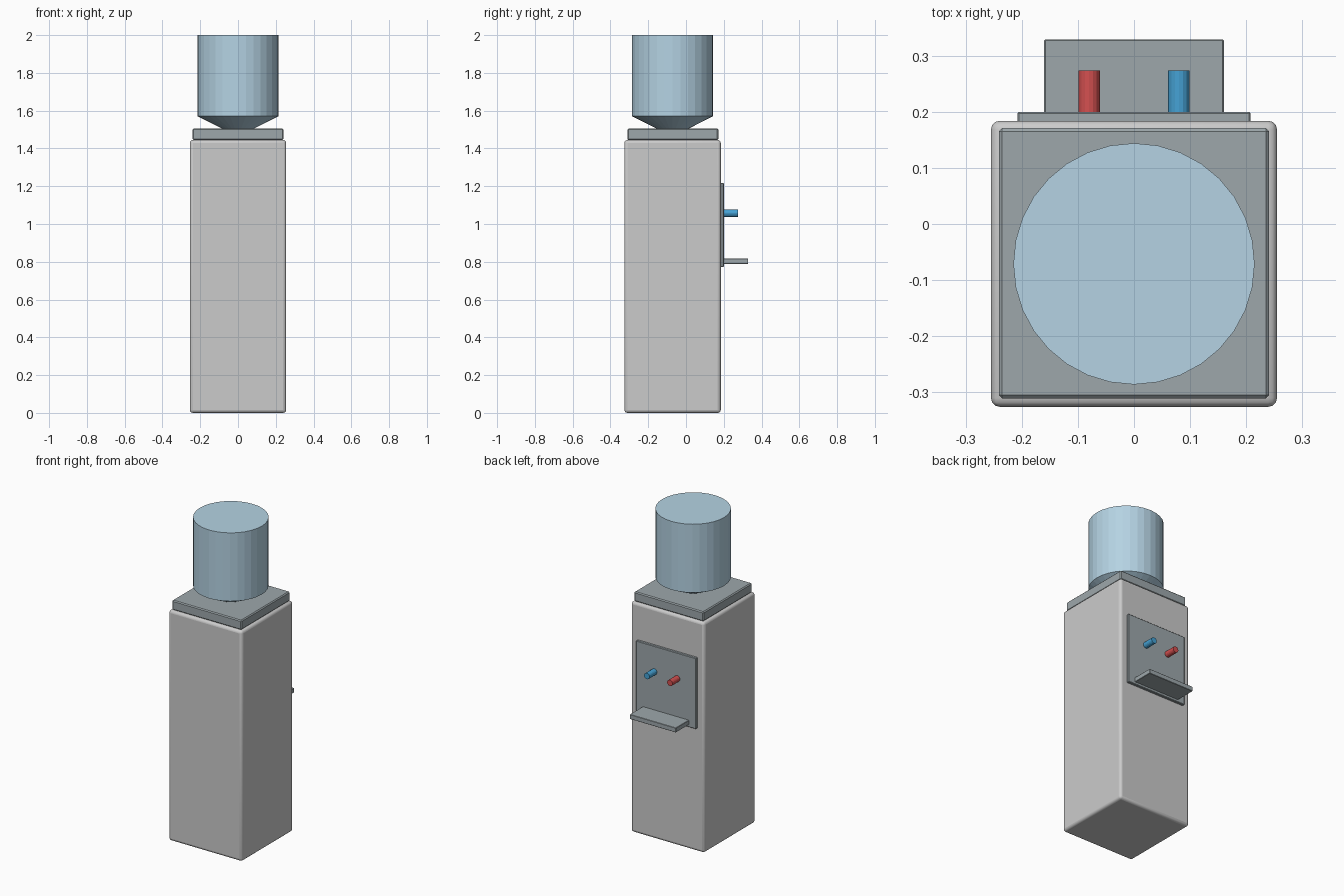
import bpy, bmesh
from math import pi
from mathutils import Matrix

if "Cube" in bpy.data.objects:
    bpy.data.objects.remove(bpy.data.objects["Cube"])


def make_object(name, bm, mat=None):
    mesh = bpy.data.meshes.new(name)
    bmesh.ops.recalc_face_normals(bm, faces=bm.faces)
    bm.to_mesh(mesh)
    bm.free()
    ob = bpy.data.objects.new(name, mesh)
    bpy.context.collection.objects.link(ob)
    if mat:
        mesh.materials.append(mat)
    return ob


def box(name, x, y, z, bevel, segments, mat=None):
    """Bevelled box from (min, max) pairs."""
    bm = bmesh.new()
    size = [b - a for a, b in (x, y, z)]
    mid = [(a + b) / 2 for a, b in (x, y, z)]
    bmesh.ops.create_cube(bm, size=1, matrix=Matrix.Translation(mid) @ Matrix.Diagonal((*size, 1)))
    ob = make_object(name, bm, mat)
    mod = ob.modifiers.new("Bevel", 'BEVEL')
    mod.width, mod.segments = bevel, segments
    return ob


def smooth(ob):
    bpy.ops.object.select_all(action='DESELECT')
    ob.select_set(True)
    bpy.context.view_layer.objects.active = ob
    bpy.ops.object.shade_smooth_by_angle(angle=0.6)


def colour(name, rgb):
    mat = bpy.data.materials.new(name)
    mat.diffuse_color = (*rgb, 1)
    mat.use_nodes = True
    mat.node_tree.nodes["Principled BSDF"].inputs["Base Color"].default_value = mat.diffuse_color
    return mat


trim = colour("trim_grey", (0.34, 0.39, 0.41))
water = colour("water_blue", (0.46, 0.65, 0.77))
hot = colour("hot_red", (0.65, 0.08, 0.08))
cold = colour("cold_blue", (0.06, 0.36, 0.66))

# Cabinet and the collar that holds the bottle
smooth(box("cabinet", (-0.255, 0.255), (-0.326, 0.184), (0, 1.445), 0.016, 3))
box("bottle_collar", (-0.241, 0.241), (-0.311, 0.171), (1.445, 1.505), 0.006, 1, trim)

# Dispensing panel and drip tray
box("dispenser_panel", (-0.208, 0.208), (0.18, 0.2), (0.773, 1.218), 0.003, 1, trim)
box("drip_tray", (-0.16, 0.16), (0.195, 0.329), (0.788, 0.817), 0.002, 1, trim)

# Hot and cold taps
for name, x, mat in (("hot_tap", -0.08, hot), ("cold_tap", 0.08, cold)):
    bm = bmesh.new()
    bmesh.ops.create_cone(bm, cap_ends=True, segments=16, radius1=0.019, radius2=0.019, depth=0.08,
                          matrix=Matrix.Translation((x, 0.234, 1.057)) @ Matrix.Rotation(pi / 2, 4, 'X'))
    make_object(name, bm, mat)

# Upturned water bottle: tapered shoulder below a faceted cylinder
bm = bmesh.new()
bmesh.ops.create_cone(bm, cap_ends=True, segments=32, radius1=0.075, radius2=0.215, depth=0.071,
                      matrix=Matrix.Translation((0, -0.071, 1.5355)))
top = max(bm.faces, key=lambda f: f.calc_center_median().z)
ring = bmesh.ops.extrude_discrete_faces(bm, faces=[top])["faces"]
bmesh.ops.translate(bm, verts=ring[0].verts, vec=(0, 0, 2 - 1.571))
bmesh.ops.remove_doubles(bm, verts=bm.verts, dist=1e-5)
make_object("water_bottle", bm, water)
